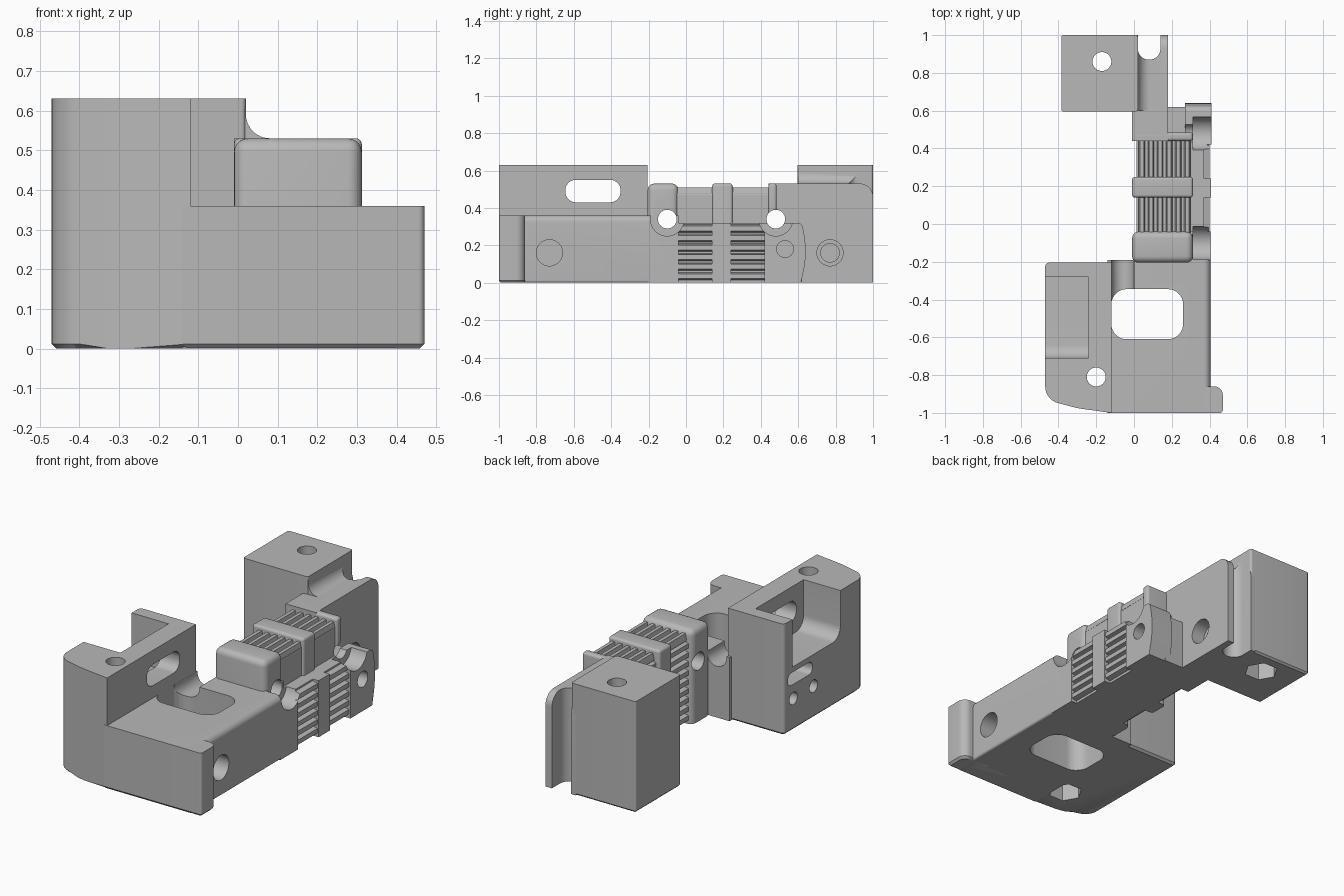
import bpy, bmesh, math
from mathutils import Vector

if "Cube" in bpy.data.objects:
    bpy.data.objects.remove(bpy.data.objects["Cube"], do_unlink=True)

grey = bpy.data.materials.new("plain_grey")
grey.use_nodes = True
grey.diffuse_color = (0.48, 0.48, 0.48, 1)
grey.node_tree.nodes["Principled BSDF"].inputs["Base Color"].default_value = (0.48, 0.48, 0.48, 1)


def place(axis, a, b, t):
    return {"X": (t, a, b), "Y": (a, t, b), "Z": (a, b, t)}[axis]


def finish(name, bm):
    bmesh.ops.recalc_face_normals(bm, faces=bm.faces)
    mesh = bpy.data.meshes.new(name)
    bm.to_mesh(mesh)
    bm.free()
    mesh.materials.append(grey)
    ob = bpy.data.objects.new(name, mesh)
    bpy.context.collection.objects.link(ob)
    return ob


def rounded(points, steps=7):
    """Outline from (a, b, optional radius) corners."""
    out = []
    for i, p in enumerate(points):
        c = Vector(p[:2])
        r = p[2] if len(p) > 2 else 0
        if r == 0:
            out.append(c)
            continue
        u = (Vector(points[i - 1][:2]) - c).normalized()
        v = (Vector(points[(i + 1) % len(points)][:2]) - c).normalized()
        half = u.angle(v) / 2
        mid = c + (u + v).normalized() * r / math.sin(half)
        start = c + u * r / math.tan(half) - mid
        end = c + v * r / math.tan(half) - mid
        for k in range(steps + 1):
            d = start.lerp(end, k / steps).normalized() * r
            out.append(mid + d)
    return out


def prism(name, axis, lo, hi, points, chamfer=0):
    bm = bmesh.new()
    vs = [bm.verts.new(place(axis, p.x, p.y, lo)) for p in rounded(points)]
    base = bm.faces.new(vs)
    top = bmesh.ops.extrude_face_region(bm, geom=[base], use_keep_orig=True)["geom"]
    shift = Vector(place(axis, 0, 0, hi - lo))
    for v in top:
        if isinstance(v, bmesh.types.BMVert):
            v.co += shift
    if chamfer:
        bmesh.ops.bevel(bm, geom=list(base.edges), offset=chamfer, segments=1,
                        affect="EDGES")
    return finish(name, bm)


def rect(a0, a1, b0, b1, r=0):
    return [(a0, b0, r), (a1, b0, r), (a1, b1, r), (a0, b1, r)]


def block(name, x, y, z, r=0):
    """Box whose edges are rounded except around the base."""
    bm = bmesh.new()
    bmesh.ops.create_cube(bm, size=1)
    for v in bm.verts:
        v.co = [s[0] if c < 0 else s[1] for c, s in zip(v.co, (x, y, z))]
    if r:
        edges = [e for e in bm.edges if max(v.co.z for v in e.verts) > z[0] + 0.001]
        bmesh.ops.bevel(bm, geom=edges, offset=r, segments=5, profile=0.5, affect="EDGES")
    return finish(name, bm)


def rod(axis, a, b, r, lo, hi, sides=40):
    pts = [(a + r * math.cos(2 * math.pi * k / sides), b + r * math.sin(2 * math.pi * k / sides))
           for k in range(sides)]
    return prism("cutter", axis, lo, hi, pts)


def bore(axis, a, b, r, lo, hi, sides=40):
    return lambda: rod(axis, a, b, r, lo, hi, sides)


def slot(axis, lo, hi, pts):
    return lambda: prism("cutter", axis, lo, hi, pts)


def cut(ob, cutters):
    for make in cutters:
        c = make()
        c.hide_render = True
        m = ob.modifiers.new("cut", "BOOLEAN")
        m.operation, m.solver, m.object = "DIFFERENCE", "EXACT", c
        bpy.context.view_layer.update()
        dg = bpy.context.evaluated_depsgraph_get()
        mesh = bpy.data.meshes.new_from_object(ob.evaluated_get(dg))
        ob.modifiers.clear()
        ob.data = mesh
        bpy.data.objects.remove(c, do_unlink=True)


# Cross pin holes with counterbores, shared by the middle parts
pins = []
for y in (-0.1, 0.48):
    pins += [bore("X", y, 0.34, 0.09, 0.312, 0.6), bore("X", y, 0.34, 0.05, -0.2, 0.6)]

# Tall front corner with open pocket, slots and screw hole
tower = prism("front_tower", "Z", 0, 0.63,
              [(-0.47, -0.205, 0.02), (-0.12, -0.205), (-0.12, -1), (-0.3, -0.975, 0.5),
               (-0.47, -0.93, 0.09)], 0.012)
cut(tower, [
    slot("X", -0.6, -0.24, [(-0.71, 0.36, 0.07), (-0.28, 0.36), (-0.28, 0.8), (-0.71, 0.8)]),
    slot("X", -0.3, 0, rect(-0.645, -0.35, 0.43, 0.55, 0.055)),
    slot("X", -0.6, -0.2, rect(-0.46, -0.24, 0.26, 0.33, 0.03)),
    bore("X", -0.29, 0.18, 0.035, -0.6, -0.2), bore("X", -0.47, 0.18, 0.035, -0.6, -0.2),
    bore("Z", -0.2, -0.81, 0.05, -0.1, 0.8), bore("Z", -0.2, -0.81, 0.09, -0.1, 0.12, 6)])

# Low deck with window, side hole and rear scoop
deck = prism("low_deck", "Y", -0.99, -0.19,
             [(-0.14, 0), (0.405, 0, 0.012), (0.405, 0.36, 0.035), (-0.14, 0.36)])
cut(deck, [slot("Z", -0.1, 0.5, rect(-0.12, 0.26, -0.61, -0.345, 0.08)),
           bore("X", -0.73, 0.16, 0.07, 0.1, 0.6),
           bore("Y", -0.06, 0.35, 0.06, -0.4, -0.1)] + pins[:2])
prism("front_flange", "Z", 0, 0.36,
      [(-0.14, -1), (0.47, -1, 0.015), (0.47, -0.86, 0.045), (0.3, -0.86), (-0.14, -0.86)], 0.012)

# Middle beam: raised end, ribbed core, band and rear shoulder
cut(block("beam_front", (-0.01, 0.312), (-0.205, -0.04), (0, 0.53), 0.035), pins)
cut(prism("front_ledge", "Y", -0.2, -0.04,
          [(0.25, 0), (0.405, 0), (0.405, 0.36, 0.035), (0.25, 0.36)]), pins)
cut(block("beam_core", (0.04, 0.3), (-0.1, 0.46), (0, 0.48)), pins)
block("beam_band", (-0.01, 0.312), (0.14, 0.25), (0, 0.53), 0.015)
cut(block("beam_rear", (-0.01, 0.312), (0.44, 0.485), (0, 0.53), 0.015), pins)
cut(block("side_core", (0.25, 0.37), (-0.06, 0.44), (0, 0.32)), pins)
block("side_band", (0.25, 0.407), (0.14, 0.24), (0, 0.32))

# Grip ribs on the top and both sides
for bay, (y0, y1) in enumerate(((-0.045, 0.15), (0.235, 0.44))):
    ribs = []
    for k in range(6):
        x, z = 0.042 + 0.048 * k, 0.035 + 0.051 * k
        ribs.append(prism("top_rib", "Y", y0, y1, [(x - 0.019, 0.47), (x + 0.019, 0.47),
                                                   (x + 0.01, 0.508), (x - 0.01, 0.508)]))
        ribs.append(prism("side_rib", "Y", y0, y1, [(0.36, z - 0.023), (0.36, z + 0.023),
                                                    (0.4, z + 0.013), (0.4, z - 0.013)]))
    for k in range(9):
        z = 0.035 + 0.051 * k
        ribs.append(prism("inner_rib", "Y", y0, y1, [(0.05, z - 0.023), (0.05, z + 0.023),
                                                     (0.013, z + 0.013), (0.013, z - 0.013)]))
    for rib in ribs:
        cut(rib, pins)

# Rear latch with curved end and its small hole
latch = prism("rear_latch", "X", 0.27, 0.41,
              [(0.42, 0), (0.615, 0), (0.65, 0.16, 0.5), (0.62, 0.32, 0.03), (0.42, 0.32)])
cut(latch, pins + [bore("X", 0.53, 0.18, 0.045, 0.3, 0.6)])
cut(block("latch_bridge", (0.15, 0.3), (0.43, 0.62), (0, 0.28)), pins)

# Rear plate with vertical wire channel
plate = prism("rear_plate", "X", -0.01, 0.18,
              [(0.44, 0), (1, 0), (1, 0.53, 0.07), (0.44, 0.53)])
channel = slot("Z", -0.1, 0.8, [(0.02, 0.87, 0.058), (0.14, 0.87, 0.058), (0.14, 1.2), (0.02, 1.2)])
cut(plate, pins + [channel, bore("X", 0.77, 0.16, 0.07, 0.1, 0.4),
                   bore("X", 0.77, 0.16, 0.05, 0.04, 0.4)])

# Tall rear block with screw hole, nut recess and blended foot
tail = prism("rear_block", "Z", 0, 0.63, rect(-0.385, 0.02, 0.595, 1, 0.012), 0.01)
cut(tail, [bore("Z", -0.17, 0.86, 0.05, -0.1, 0.8), bore("Z", -0.17, 0.86, 0.09, -0.1, 0.12, 6)])
foot = prism("block_fillet", "Y", 0.6, 0.98,
             [(0, 0.5), (0.085, 0.5), (0.085, 0.53), (0.02, 0.53, 0.06), (0.02, 0.61), (0, 0.61)])
cut(foot, [channel])

# Smooth rounded surfaces, keep edges sharp
bpy.ops.object.select_all(action="DESELECT")
for ob in bpy.context.collection.objects:
    if ob.type == "MESH" and grey.name in ob.data.materials:
        ob.select_set(True)
        bpy.context.view_layer.objects.active = ob
bpy.ops.object.shade_smooth_by_angle(angle=math.radians(30))
